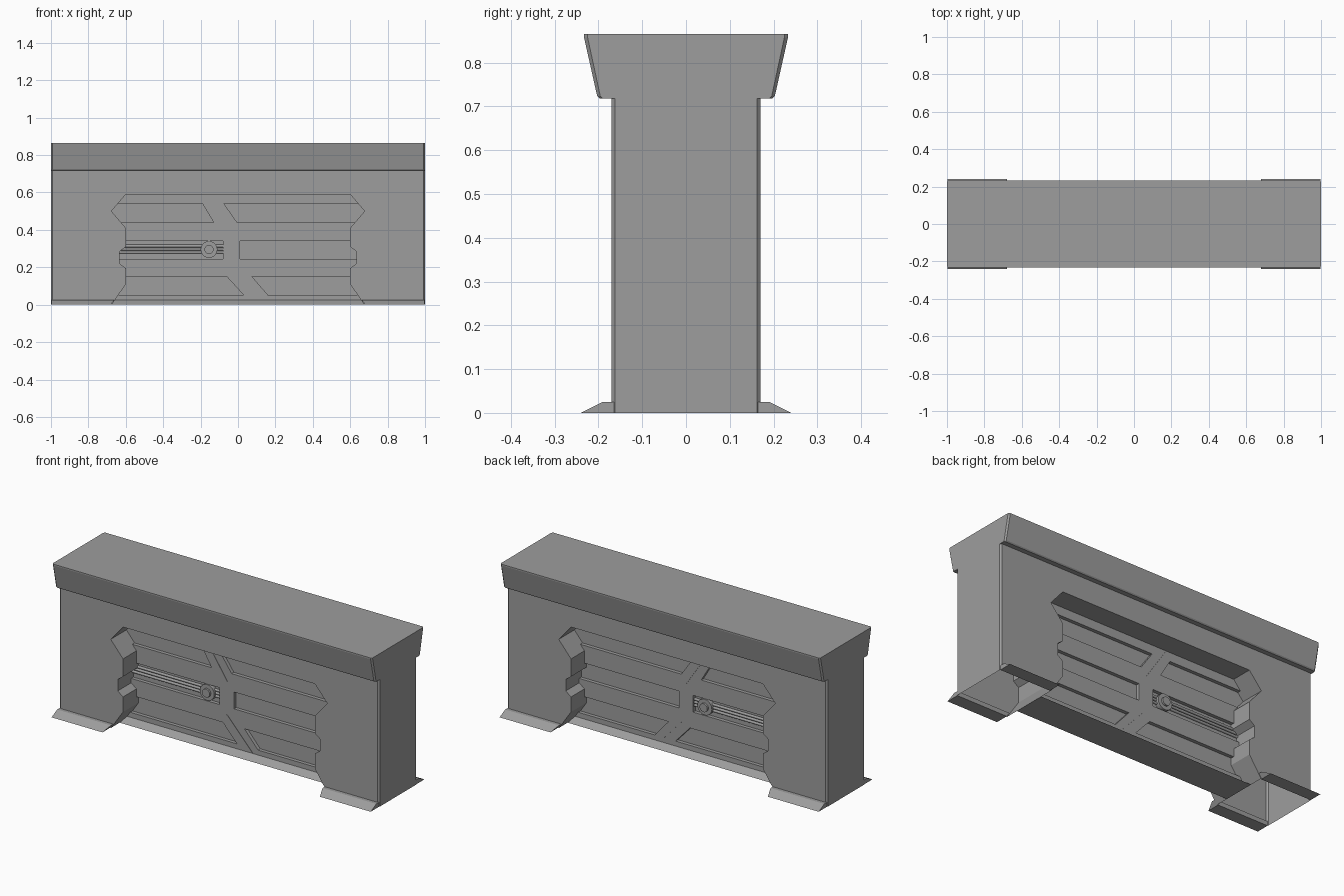
import bpy, bmesh, math
from mathutils import Matrix

if "Cube" in bpy.data.objects:
    bpy.data.objects.remove(bpy.data.objects["Cube"])

grey = bpy.data.materials.new("concrete grey")
grey.diffuse_color = (0.34, 0.34, 0.34, 1)
grey.use_nodes = True
grey.node_tree.nodes["Principled BSDF"].inputs["Base Color"].default_value = grey.diffuse_color

FACE, FLOOR, GROOVE = -0.17, -0.05, -0.03   # y of wall face, recess floor, groove floor


def finish(name, bm, axes=(False, True, False)):
    """Turn a bmesh into an object, mirrored over the chosen axes."""
    me = bpy.data.meshes.new(name)
    bm.to_mesh(me)
    bm.free()
    me.materials.append(grey)
    ob = bpy.data.objects.new(name, me)
    bpy.context.collection.objects.link(ob)
    if any(axes):
        mod = ob.modifiers.new("mirror", 'MIRROR')
        mod.use_axis = axes
    return ob


def poly(bm, pts):
    return bm.faces.new([bm.verts.new(p) for p in pts])


def prism(bm, a, b):
    """Solid between two matching loops of points."""
    va, vb = [bm.verts.new(p) for p in a], [bm.verts.new(p) for p in b]
    n = len(a)
    faces = [bm.faces.new(va), bm.faces.new(vb[::-1])]
    faces += [bm.faces.new((va[i], vb[i], vb[(i + 1) % n], va[(i + 1) % n])) for i in range(n)]
    bmesh.ops.recalc_face_normals(bm, faces=faces)


def at(pts, y):
    return [(x, y, z) for x, z in pts]


# Notched outline of the recess, from bottom right over the top to bottom left
side = [(0.675, 0), (0.6, 0.11), (0.6, 0.195), (0.633, 0.22), (0.633, 0.285),
        (0.6, 0.31), (0.6, 0.41), (0.677, 0.5), (0.6, 0.59)]
arch = side + [(-x, z) for x, z in reversed(side)]

# Hollow body: front wall, chamfered corners, ends and recess walls, open below
bm = bmesh.new()
E, T = 0.992, 0.72
outer = [(-E, 0), (-E, T), (E, T), (E, 0)]
wall = poly(bm, at((arch + outer)[::-1], FACE))
for s in (-1, 1):
    poly(bm, [(s * E, FACE, 0), (s * E, FACE, T), (s, -0.162, T), (s, -0.162, 0)])
    poly(bm, [(s, -0.162, 0), (s, -0.162, T), (s, 0, T), (s, 0, 0)])
for a, b in zip(arch, arch[1:]):
    poly(bm, at([a, b], FACE) + at([b, a], GROOVE))
bmesh.ops.remove_doubles(bm, verts=bm.verts[:], dist=1e-5)
bmesh.ops.recalc_face_normals(bm, faces=bm.faces[:])
if wall.normal.y > 0:
    bmesh.ops.reverse_faces(bm, faces=bm.faces[:])
finish("body_shell", bm)

# Overhanging cap with flared sides and slightly chamfered ends
bm = bmesh.new()
half = [(0.172, 0.718), (0.197, 0.718), (0.203, 0.724), (0.233, 0.858), (0.233, 0.865)]
ring = half + [(-y, z) for y, z in reversed(half)]
inset = [(y * 0.965, z) for y, z in ring]
prism(bm, [(-0.992, y, z) for y, z in ring], [(0.992, y, z) for y, z in ring])
for s in (-1, 1):
    prism(bm, [(s * 0.992, y, z) for y, z in ring], [(s, y, z) for y, z in inset])
finish("cap", bm, (False, False, False))

# Four flared feet, following the slant of the recess at their inner end
bm = bmesh.new()
foot = [(-0.165, 0), (-0.165, 0.025), (-0.19, 0.025), (-0.24, 0)]
prism(bm, [(0.68 - 0.73 * z, y, z) for y, z in foot], [(0.998, y, z) for y, z in foot])
finish("foot", bm, (True, True, False))

# Sloped skirt along the bottom of the recess
bm = bmesh.new()
skirt = [(FLOOR + 0.005, 0), (FLOOR + 0.005, 0.024), (FLOOR, 0.024), (-0.093, 0)]
prism(bm, [(-0.675 + 0.68 * z, y, z) for y, z in skirt],
      [(0.675 - 0.68 * z, y, z) for y, z in skirt])
finish("recess_skirt", bm)

# Central panel, with long grooves cut into both sides
bm = bmesh.new()
prism(bm, at(arch, FLOOR), at(arch, -FLOOR))
panel = finish("recess_panel", bm, (False, False, False))

bm = bmesh.new()
grooves = [  # z low, z high, x of the inner end at low and high, outer x
    (0.44, 0.54, -0.13, -0.19, -0.75), (0.44, 0.54, -0.005, -0.075, 0.75),
    (0.245, 0.34, -0.08, -0.08, -0.75), (0.245, 0.34, 0.01, 0.01, 0.75),
    (0.052, 0.15, 0.03, -0.06, -0.75), (0.052, 0.15, 0.16, 0.075, 0.75)]
for lo, hi, xl, xh, xo in grooves:
    shape = [(xl, lo), (xh, hi), (xo, hi), (xo, lo)]
    prism(bm, at(shape, GROOVE), at(shape, -0.1))
cutter = finish("groove_cutter", bm)
cutter.hide_render = True
cutter.display_type = 'WIRE'
cut = panel.modifiers.new("grooves", 'BOOLEAN')
cut.operation = 'DIFFERENCE'
cut.solver = 'EXACT'
cut.object = cutter

# Thin diagonal seams between the left and right panels
bm = bmesh.new()
for (x0, z0), (x1, z1) in (((-0.165, 0.585), (-0.035, 0.39)), ((-0.035, 0.2), (0.125, 0.026))):
    strip = [(x0, z0), (x0 + 0.004, z0), (x1 + 0.004, z1), (x1, z1)]
    prism(bm, at(strip, FLOOR + 0.002), at(strip, FLOOR - 0.002))
finish("panel_seam", bm)


def rod(bm, r, sides, centre, axis, length):
    rot = Matrix.Rotation(math.pi / 2, 4, axis)
    bmesh.ops.create_cone(bm, cap_ends=True, segments=sides, radius1=r, radius2=r,
                          depth=length, matrix=Matrix.Translation(centre) @ rot)


# Three rails lying in the left middle groove
bm = bmesh.new()
for z in (0.28, 0.297, 0.314):
    rod(bm, 0.0075, 10, (-0.357, GROOVE - 0.006, z), 'Y', 0.554)
finish("rail", bm)

# Round knob over the end of the rails
bm = bmesh.new()
rod(bm, 0.045, 20, (-0.155, -0.042, 0.295), 'X', 0.026)
rod(bm, 0.024, 20, (-0.155, -0.055, 0.295), 'X', 0.022)
finish("knob", bm)

# Smooth the round parts, keep their rims sharp
for name in ("rail", "knob"):
    ob = bpy.data.objects[name]
    bpy.ops.object.select_all(action='DESELECT')
    ob.select_set(True)
    bpy.context.view_layer.objects.active = ob
    bpy.ops.object.shade_smooth_by_angle(angle=math.radians(40))
